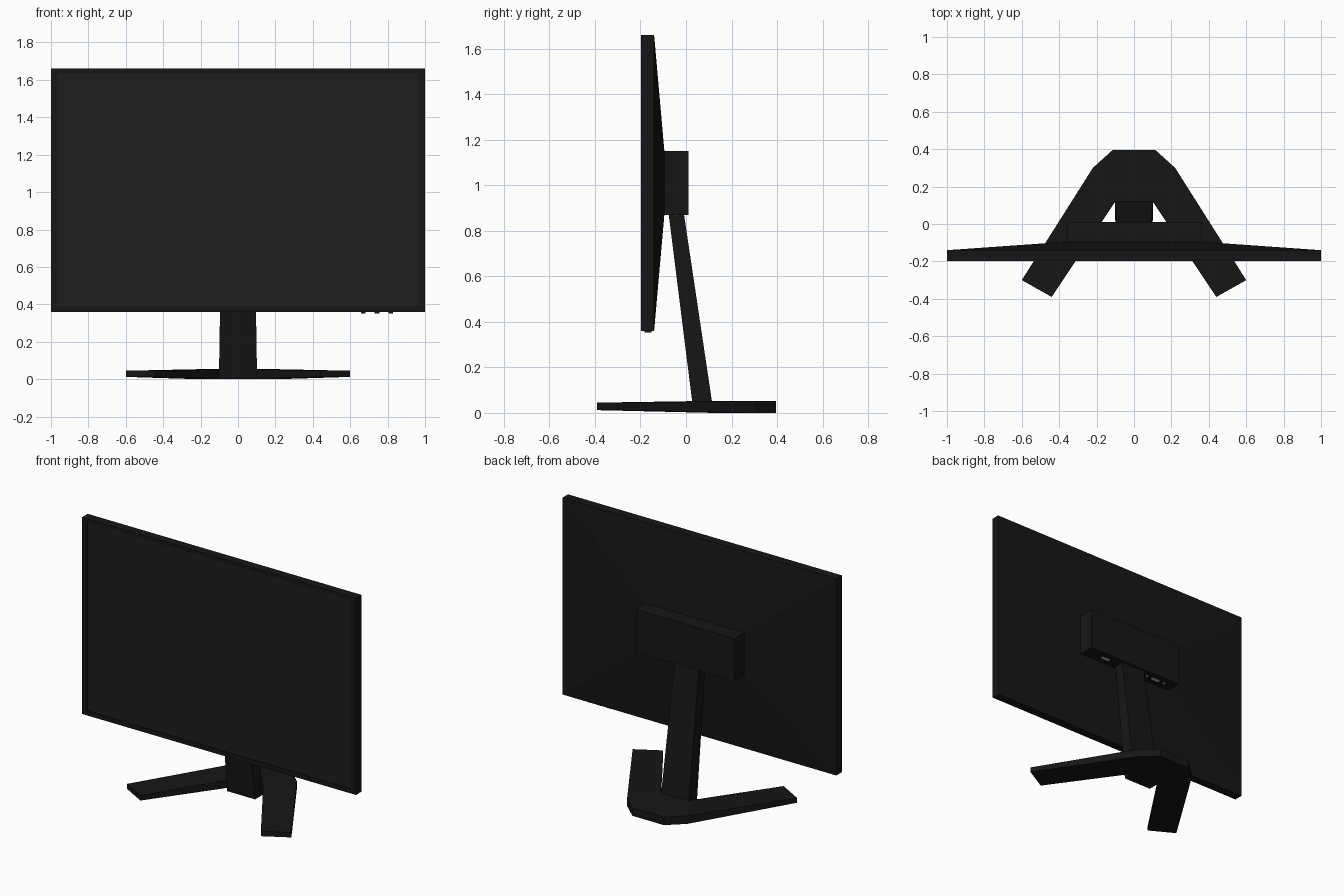
import bpy, bmesh

if "Cube" in bpy.data.objects:
    bpy.data.objects.remove(bpy.data.objects["Cube"])


def material(name, v):
    m = bpy.data.materials.new(name)
    m.diffuse_color = (v[0], v[1], v[2], 1)
    m.use_nodes = True
    m.node_tree.nodes["Principled BSDF"].inputs["Base Color"].default_value = m.diffuse_color
    return m


BLACK = material("black_plastic", (0.008, 0.008, 0.008))
GLASS = material("screen_glass", (0.013, 0.013, 0.013))
METAL = material("port_metal", (0.6, 0.6, 0.68))


def loft(name, rings, mat):
    """Join equal-length rings of points with quads and cap both ends."""
    bm = bmesh.new()
    loops = [[bm.verts.new(p) for p in r] for r in rings]
    n = len(rings[0])
    for a, b in zip(loops, loops[1:]):
        for i in range(n):
            j = (i + 1) % n
            bm.faces.new((a[i], a[j], b[j], b[i]))
    bm.faces.new(loops[0])
    bm.faces.new(loops[-1])
    bmesh.ops.recalc_face_normals(bm, faces=bm.faces)
    me = bpy.data.meshes.new(name)
    bm.to_mesh(me)
    bm.free()
    me.materials.append(mat)
    ob = bpy.data.objects.new(name, me)
    bpy.context.collection.objects.link(ob)
    return ob


def rect_y(hw, z0, z1, y):
    return [(-hw, y, z0), (hw, y, z0), (hw, y, z1), (-hw, y, z1)]


def rect_z(hw, y0, y1, z):
    return [(-hw, y0, z), (hw, y0, z), (hw, y1, z), (-hw, y1, z)]


def box(name, x, y, z, sx, sy, sz, mat):
    rings = [[(x + px, y + py, z + k * sz / 2) for px, py, _ in
              rect_z(sx / 2, -sy / 2, sy / 2, 0)] for k in (-1, 1)]
    return loft(name, rings, mat)


# Housing: recessed front, thin rim, tapered back and connector box
loft("display_housing", [
    rect_y(0.965, 0.39, 1.635, -0.188),
    rect_y(0.965, 0.39, 1.635, -0.197),
    rect_y(1.0, 0.36, 1.66, -0.197),
    rect_y(1.0, 0.36, 1.66, -0.14),
    rect_y(0.36, 0.87, 1.15, -0.095),
    rect_y(0.36, 0.87, 1.15, 0.01)], BLACK)

# Screen pane in the recess
box("screen", 0, -0.19, 1.0125, 1.93, 0.006, 1.245, GLASS)

# Buttons under the lower rim
for i in range(3):
    box(f"button_{i + 1}", 0.67 + 0.073 * i, -0.167, 0.358, 0.025, 0.03, 0.012, BLACK)

# Ports under the connector box, with screws beside one of them
for name, x, w in (("video_port", 0.2, 0.06), ("wide_port", -0.21, 0.06),
                   ("port_screw_left", -0.14, 0.015), ("port_screw_right", -0.28, 0.015)):
    box(name, x, -0.04, 0.87, w, 0.02 if w > 0.02 else 0.015, 0.006, METAL)

# Leaning neck
loft("stand_neck", [rect_z(0.102, 0.033, 0.121, 0.003),
                    rect_z(0.088, -0.077, -0.01, 0.88)], BLACK)

# V-shaped foot: outer xy, inner xy, bottom z, top z from tip to middle
half = [((0.6, -0.3), (0.44, -0.39), 0.012, 0.045),
        ((0.22, 0.3), (0.1, 0.12), 0.0, 0.053),
        ((0.115, 0.395), (0.06, 0.12), 0.0, 0.053)]
sections = [(s, *h) for s, hs in ((1, half), (-1, half[::-1])) for h in hs]
loft("stand_foot", [[(s * o[0], o[1], lo), (s * o[0], o[1], hi),
                     (s * i[0], i[1], hi), (s * i[0], i[1], lo)]
                    for s, o, i, lo, hi in sections], BLACK)
